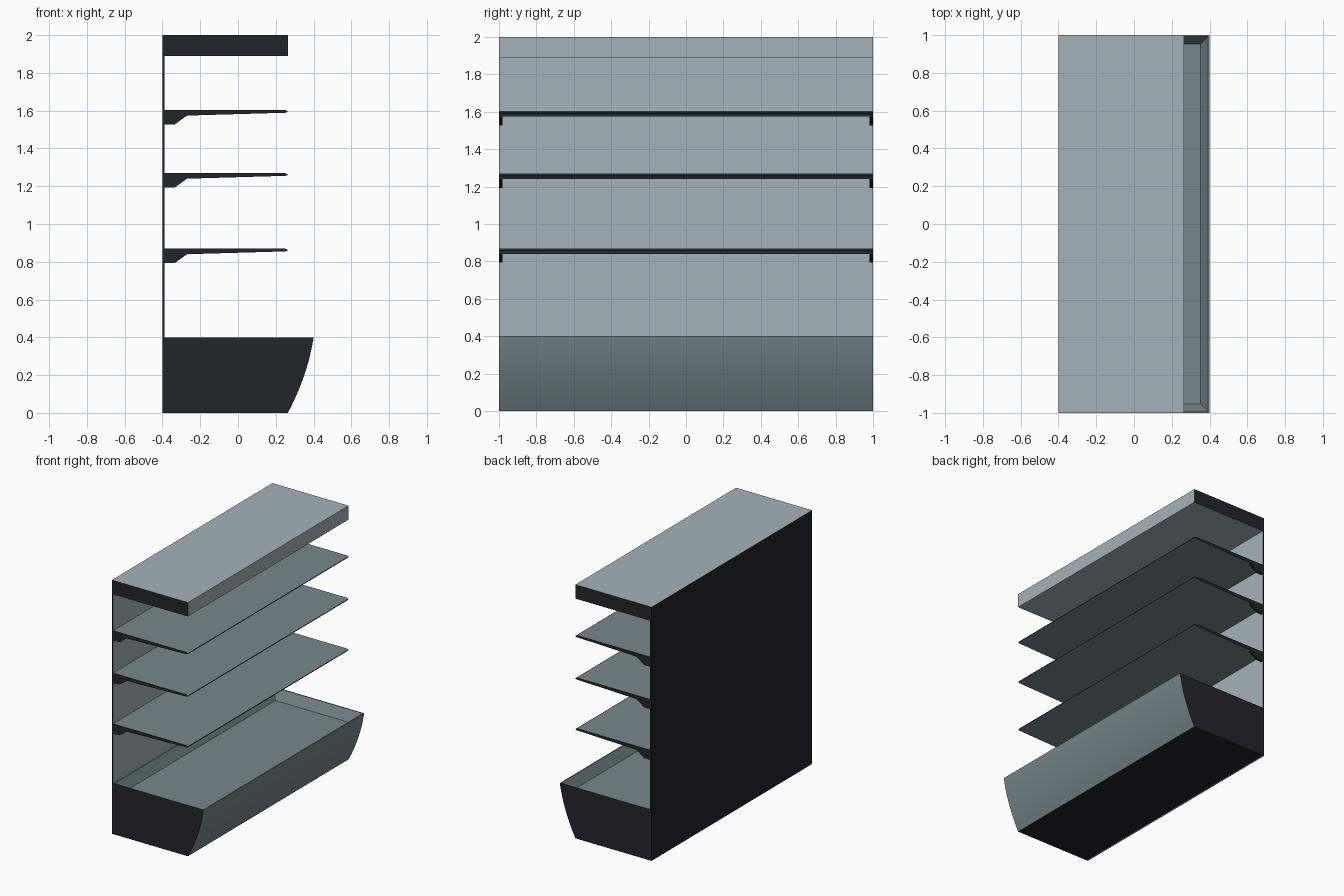
import bpy, bmesh

if "Cube" in bpy.data.objects:
    bpy.data.objects.remove(bpy.data.objects["Cube"])

def mat(name, c):
    m = bpy.data.materials.new(name)
    m.diffuse_color = (*c, 1)
    m.use_nodes = True
    m.node_tree.nodes["Principled BSDF"].inputs["Base Color"].default_value = m.diffuse_color
    return m

LIGHT = mat("light_grey", (0.37, 0.45, 0.49))
MID = mat("mid_grey", (0.18, 0.245, 0.265))
DARK = mat("charcoal", (0.017, 0.017, 0.025))
NAVY = mat("navy_edge", (0.007, 0.025, 0.06))


def extrude(name, profile, y0, y1, mats, rule, edit=None, drop_back=False):
    """Extrude an x-z profile along y; rule(face) gives the material index."""
    bm = bmesh.new()
    f = bm.faces.new([bm.verts.new((x, y0, z)) for x, z in profile])
    ext = bmesh.ops.extrude_face_region(bm, geom=[f])
    for v in ext["geom"]:
        if isinstance(v, bmesh.types.BMVert):
            v.co.y = y1
    bmesh.ops.recalc_face_normals(bm, faces=bm.faces)
    bm.normal_update()
    for face in bm.faces:
        face.material_index = rule(face)
    if edit:
        edit(bm)
    if drop_back:  # hidden faces against the back panel
        bm.normal_update()
        back = [f for f in bm.faces if f.normal.x < -0.99
                and f.calc_center_median().x < -0.38]
        bmesh.ops.delete(bm, geom=back, context='FACES')
    me = bpy.data.meshes.new(name)
    bm.to_mesh(me)
    bm.free()
    for m in mats:
        me.materials.append(m)
    ob = bpy.data.objects.new(name, me)
    bpy.context.collection.objects.link(ob)
    return ob


def rect(x0, x1, z0, z1):
    return [(x0, z0), (x1, z0), (x1, z1), (x0, z1)]


def outer_dark(f):
    n = f.normal
    return 1 if abs(n.y) > 0.9 or n.x < -0.9 else 0


XB = -0.388

# back panel and canopy
extrude("back_panel", rect(-0.4, XB, 0, 2), -1, 1, [LIGHT, DARK], outer_dark)
extrude("canopy", rect(XB, 0.264, 1.89, 2), -1, 1, [LIGHT, DARK], outer_dark,
        drop_back=True)

# base tub with curved front and recessed well
N = 12
curve = []
for i in range(N + 1):
    t = i / N
    a, b, c = (1 - t) ** 2, 2 * t * (1 - t), t * t
    curve.append((0.264 * a + 0.37 * b + 0.4 * c, 0.2 * b + 0.4 * c))


def well(bm):
    top = [f for f in bm.faces if f.normal.z > 0.9]
    bmesh.ops.inset_region(bm, faces=top, thickness=0.012, depth=0)
    bmesh.ops.inset_region(bm, faces=top, thickness=0.055, depth=-0.08)


base = extrude("base_tub", [(XB, 0)] + curve + [(XB, 0.4)], -1, 1, [MID, DARK],
               lambda f: 1 if outer_dark(f) or f.normal.z < -0.9 else 0,
               edit=well, drop_back=True)
bpy.context.view_layer.objects.active = base
base.select_set(True)
bpy.ops.object.shade_smooth_by_angle(angle=0.5)


# shelves: tapered plates with navy front edge and end brackets
def shelf_rule(f):
    if abs(f.normal.y) > 0.9:
        return 1
    return 2 if f.normal.x > 0.5 else 0


for i, z in enumerate((0.87, 1.27, 1.604)):
    plate = [(XB, z), (0.25, z), (0.262, z - 0.006), (0.262, z - 0.012),
             (0.25, z - 0.015), (-0.27, z - 0.03), (XB, z - 0.03)]
    extrude(f"shelf_{i + 1}", plate, -1, 1, [MID, DARK, NAVY], shelf_rule,
            drop_back=True)
    arm = [(XB, z - 0.03), (-0.27, z - 0.03), (-0.335, z - 0.077), (XB, z - 0.077)]
    for s, side in ((-1, "left"), (1, "right")):
        extrude(f"shelf_bracket_{i + 1}_{side}", arm, s * 0.982, s, [DARK],
                lambda f: 0)
